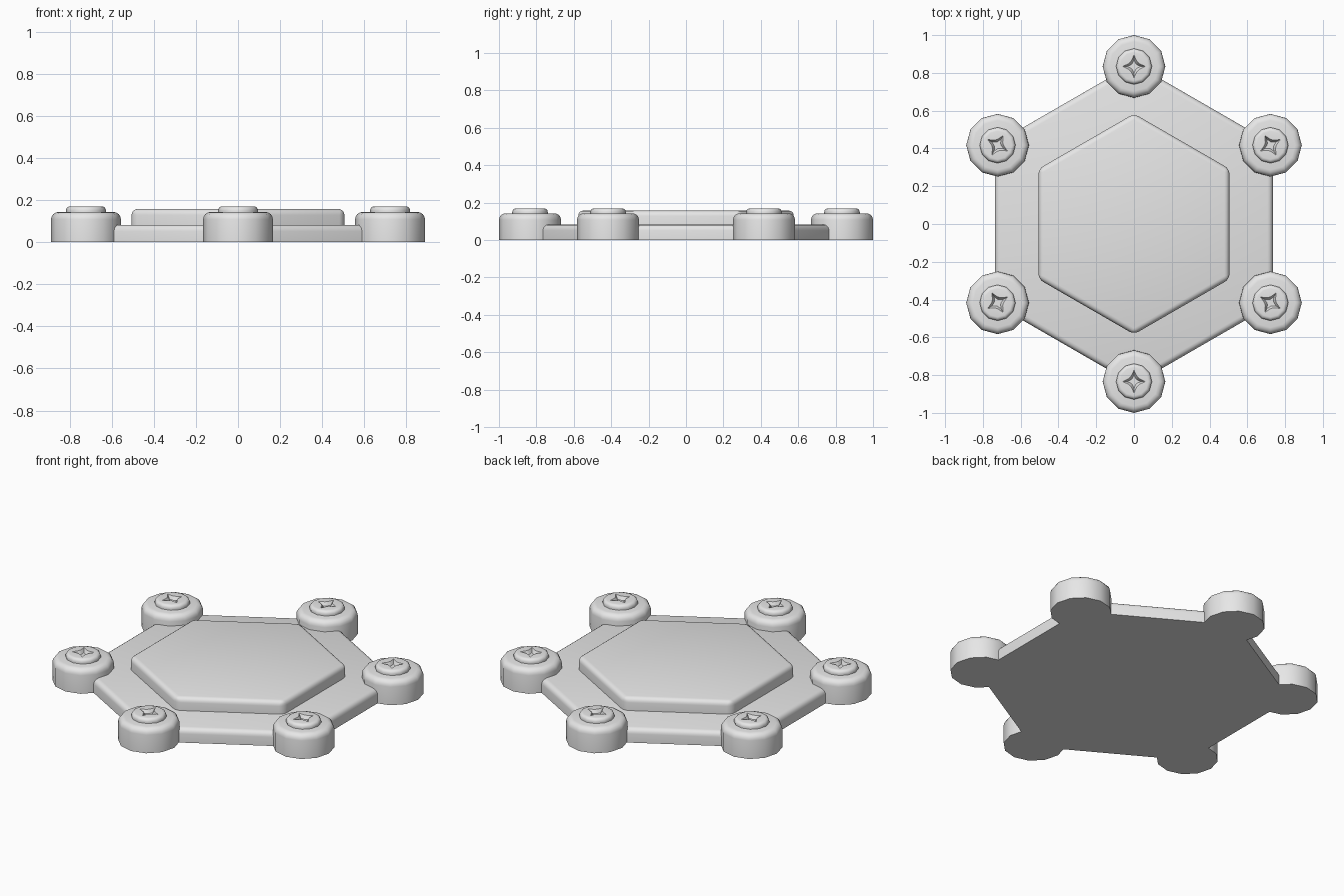
import bpy, bmesh, math

if "Cube" in bpy.data.objects:
    bpy.data.objects.remove(bpy.data.objects["Cube"])

grey = bpy.data.materials.new("light_grey")
grey.diffuse_color = (0.8, 0.8, 0.8, 1)
grey.use_nodes = True
grey.node_tree.nodes["Principled BSDF"].inputs["Base Color"].default_value = grey.diffuse_color
SIDES = 12


def finish(bm, name):
    bmesh.ops.recalc_face_normals(bm, faces=bm.faces)
    mesh = bpy.data.meshes.new(name)
    bm.to_mesh(mesh)
    bm.free()
    mesh.materials.append(grey)
    obj = bpy.data.objects.new(name, mesh)
    bpy.context.collection.objects.link(obj)
    bpy.ops.object.select_all(action='DESELECT')
    obj.select_set(True)
    bpy.context.view_layer.objects.active = obj
    bpy.ops.object.shade_smooth_by_angle(angle=math.radians(40))
    return obj


def circle(r, z):
    """Ring of points with its first point facing +y."""
    return [(-r * math.sin(i * math.tau / SIDES), r * math.cos(i * math.tau / SIDES), z)
            for i in range(SIDES)]


def star(r, z):
    """Four-pointed star ring with hollow sides."""
    pts = circle(1, z)
    return [(x * r * (1 if i % 3 == 0 else 0.52), y * r * (1 if i % 3 == 0 else 0.52), z)
            for i, (x, y, _) in enumerate(pts)]


def rounded(r, bevel, z, steps=4):
    """Rings forming a quarter-round edge that ends at height z."""
    return [circle(r - bevel * (1 - math.cos(a)), z - bevel * (1 - math.sin(a)))
            for a in (k * math.pi / 2 / steps for k in range(steps + 1))]


def loft(name, rings):
    bm = bmesh.new()
    loops = [[bm.verts.new(p) for p in ring] for ring in rings]
    for a, b in zip(loops, loops[1:]):
        for i in range(SIDES):
            j = (i + 1) % SIDES
            bm.faces.new((a[i], a[j], b[j], b[i]))
    bm.faces.new(loops[0])
    bm.faces.new(loops[-1])
    return finish(bm, name)


def hex_plate(name, radius, z0, z1, bevel):
    """Hexagonal slab with corners on the y axis and rounded upper edges."""
    bm = bmesh.new()
    base = bm.faces.new([bm.verts.new((radius * math.sin(i * math.pi / 3),
                                       radius * math.cos(i * math.pi / 3), z0))
                         for i in range(6)])
    ext = bmesh.ops.extrude_face_region(bm, geom=[base], use_keep_orig=True)
    for v in ext["geom"]:
        if isinstance(v, bmesh.types.BMVert):
            v.co.z = z1
    edges = [e for e in bm.edges if max(v.co.z for v in e.verts) > z0 + 1e-4]
    bmesh.ops.bevel(bm, geom=edges, offset=bevel, segments=4, profile=0.5,
                    affect='EDGES', clamp_overlap=True)
    return finish(bm, name)


# Stepped hexagonal body
hex_plate("base_plate", 0.85, 0, 0.082, 0.03)
hex_plate("raised_panel", 0.584, 0.07, 0.157, 0.028)

# Corner bosses, each with a screw set into its top
for k in range(6):
    boss = loft(f"corner_boss_{k + 1}", [circle(0.166, 0)] + rounded(0.166, 0.035, 0.143))
    screw = loft(f"screw_{k + 1}", [circle(0.095, 0.135)] + rounded(0.095, 0.02, 0.17)
                 + [star(0.06, 0.17), star(0.036, 0.15)])
    a = k * math.pi / 3
    for part in (boss, screw):
        part.location = (-0.834 * math.sin(a), 0.834 * math.cos(a), 0)
        part.rotation_euler.z = a
